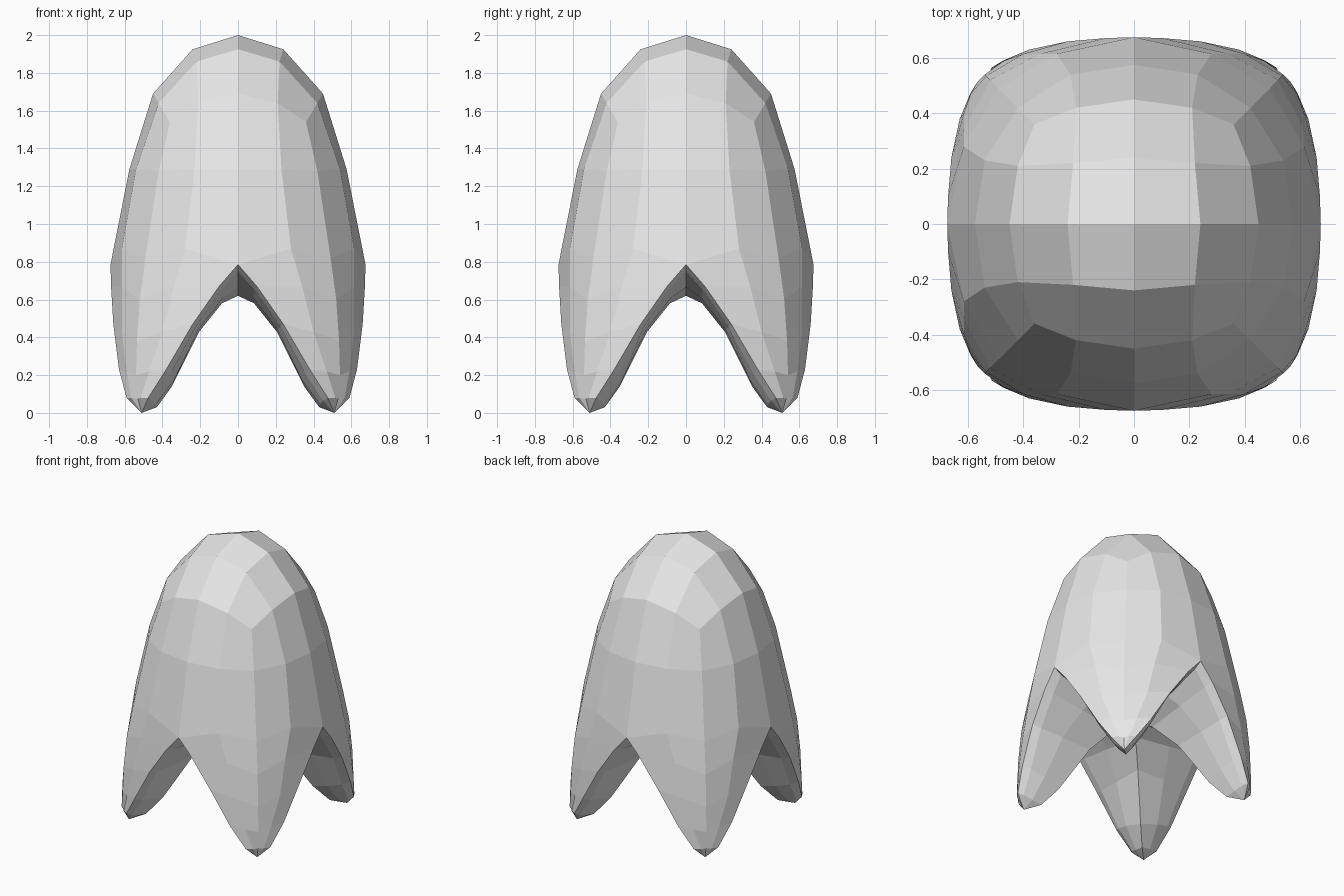
import bpy, bmesh

if "Cube" in bpy.data.objects:
    bpy.data.objects.remove(bpy.data.objects["Cube"])

# One flat grey for the whole shell
grey = bpy.data.materials.new("plain_grey")
grey.diffuse_color = (0.8, 0.8, 0.8, 1)
grey.use_nodes = True
grey.node_tree.nodes["Principled BSDF"].inputs["Base Color"].default_value = grey.diffuse_color


def swap(p):
    """Reflect across the diagonal of the x > 0, y < 0 quadrant."""
    return (-p[1], -p[0], p[2])


def full(half):
    """Complete a half row whose last point lies on the diagonal."""
    return half + [swap(p) for p in half[-2::-1]]


# Crown: centre point, then rows running from the front plane to the diagonal
top = (0, 0, 2.0)
ring1 = full([(0, -.24, 1.925), (.22, -.22, 1.86)])
ring2 = full([(0, -.45, 1.69), (.21, -.42, 1.64), (.36, -.36, 1.54)])
ring3 = full([(0, -.575, 1.29), (.23, -.54, 1.29), (.42, -.42, 1.28)])

# Leg sections: inner corner, inner side, rim band, rim, outer side, outer corner
sections = [
    [(0, 0, .62), (0, -.34, .665), (0, -.62, .75),
     (0, -.675, .785), (.28, -.615, .87), (.49, -.49, .82)],
    [(.085, -.085, .58), (.08, -.37, .61), (.09, -.61, .65),
     (.10, -.672, .67), (.34, -.615, .67), (.52, -.52, .60)],
    [(.205, -.205, .43), (.21, -.43, .44), (.225, -.60, .455),
     (.24, -.66, .47), (.40, -.615, .43), (.535, -.535, .38)],
    [(.35, -.35, .14), (.335, -.48, .18), (.355, -.58, .21),
     (.38, -.63, .23), (.47, -.59, .22), (.54, -.54, .20)],
    [(.43, -.43, .03), (.435, -.50, .045), (.45, -.56, .065),
     (.475, -.59, .08), (.515, -.565, .08), (.53, -.53, .075)],
]
tip = (.51, -.51, 0)

bm = bmesh.new()


def add_face(points):
    bm.faces.new([bm.verts.new(p) for p in points])


def bridge(a, b, closed=False):
    n = len(a)
    for i in range(n if closed else n - 1):
        j = (i + 1) % n
        add_face((a[i], b[i], b[j], a[j]))


# Crown quads of one quadrant
r1, r2 = ring1, ring2
add_face((top, r1[0], r1[1], r1[2]))
add_face((r1[0], r2[0], r2[1], r1[1]))
add_face((r1[1], r2[1], r2[2], r2[3]))
add_face((r1[2], r1[1], r2[3], r2[4]))

# Sides down to the arch
bridge(ring2, ring3)
bridge(ring3, full(sections[0][3:]))

# Leg tube and pointed foot
loops = [s + [swap(p) for p in s[-2:0:-1]] for s in sections]
for upper, lower in zip(loops, loops[1:]):
    bridge(upper, lower, closed=True)
last = loops[-1]
for i in range(len(last)):
    add_face((last[i], last[(i + 1) % len(last)], tip))

# Mirror the quadrant to all four corners and weld
for axis in (0, 1):
    copy = bmesh.ops.duplicate(bm, geom=bm.verts[:] + bm.edges[:] + bm.faces[:])
    for g in copy["geom"]:
        if isinstance(g, bmesh.types.BMVert):
            g.co[axis] *= -1
bmesh.ops.remove_doubles(bm, verts=bm.verts[:], dist=0.0005)
bmesh.ops.recalc_face_normals(bm, faces=bm.faces[:])

mesh = bpy.data.meshes.new("four_legged_dome")
bm.to_mesh(mesh)
bm.free()
mesh.materials.append(grey)
dome = bpy.data.objects.new("four_legged_dome", mesh)
bpy.context.collection.objects.link(dome)
